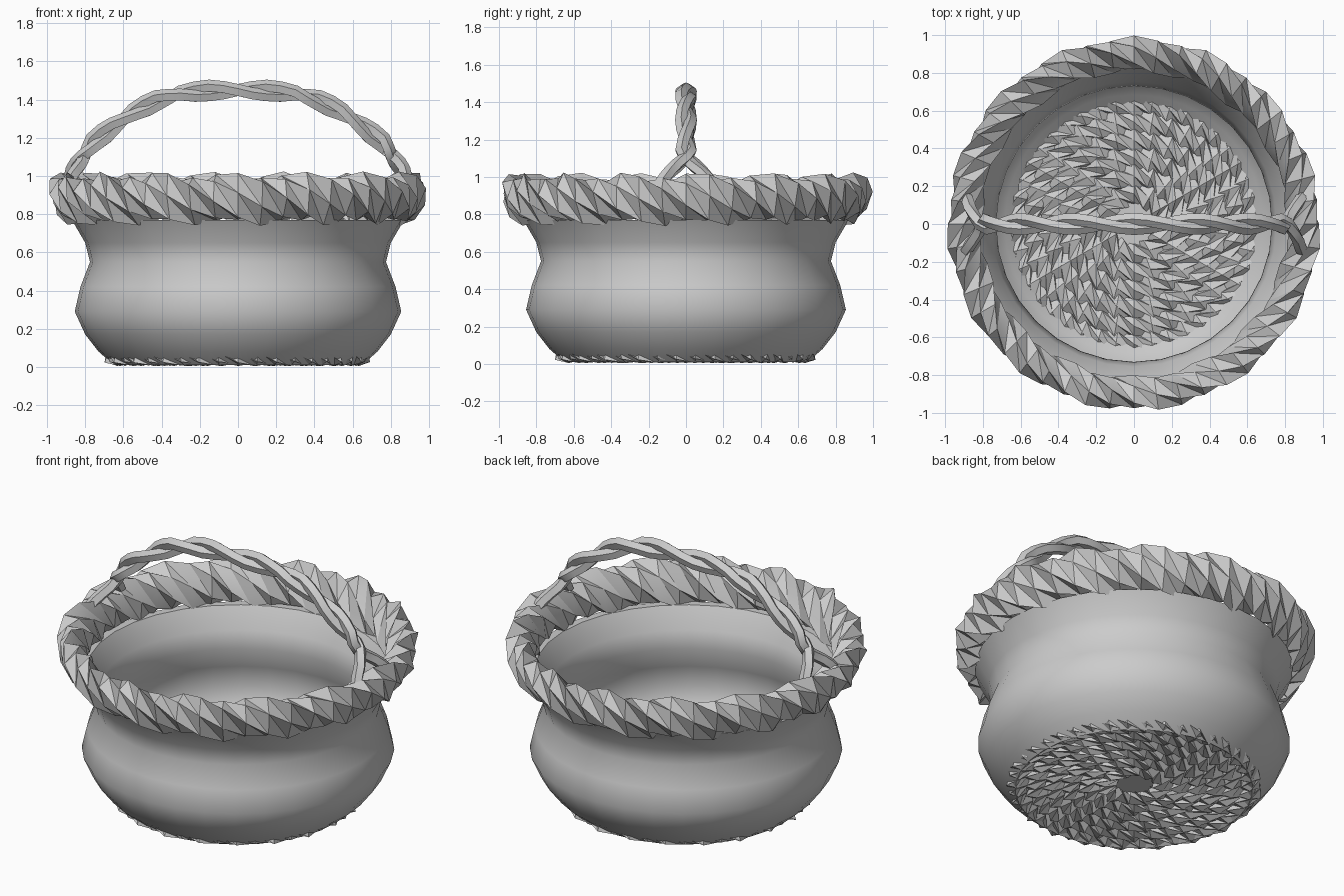
import bpy, bmesh, math, random
from mathutils import Vector

if "Cube" in bpy.data.objects:
    bpy.data.objects.remove(bpy.data.objects["Cube"])

random.seed(4)
TAU = 2 * math.pi


def finish(name, bm, angle):
    bmesh.ops.recalc_face_normals(bm, faces=bm.faces)
    me = bpy.data.meshes.new(name)
    bm.to_mesh(me)
    bm.free()
    ob = bpy.data.objects.new(name, me)
    bpy.context.collection.objects.link(ob)
    bpy.ops.object.select_all(action='DESELECT')
    bpy.context.view_layer.objects.active = ob
    ob.select_set(True)
    bpy.ops.object.shade_smooth_by_angle(angle=math.radians(angle))
    return ob


def skin(rings, closed, caps=False):
    """Bridge a list of vertex-position rings into a tube."""
    bm = bmesh.new()
    vs = [[bm.verts.new(p) for p in ring] for ring in rings]
    n, m = len(vs), len(vs[0])
    for i in range(n if closed else n - 1):
        a, b = vs[i], vs[(i + 1) % n]
        for j in range(m):
            k = (j + 1) % m
            bm.faces.new((a[j], a[k], b[k]))
            bm.faces.new((a[j], b[k], b[j]))
    if caps:
        bm.faces.new(vs[0])
        bm.faces.new(vs[-1])
    return bm


def twisted_ring(name, r, z, major, minor, tilt, segs, peaks, lobes=3, jitter=0.0):
    """Ring-shaped rope: lobed elliptical section turning along the ring."""
    rings = []
    m = lobes * 2
    ct, st = math.cos(tilt), math.sin(tilt)
    for i in range(segs):
        a = TAU * i / segs
        phase = TAU * peaks / lobes * i / segs
        ring = []
        for j in range(m):
            q = TAU * j / m + phase
            s = (1.06 if j % 2 == 0 else 0.86) + random.uniform(-jitter, jitter)
            u, v = major * s * math.cos(q), minor * s * math.sin(q)
            rr, zz = r + u * st + v * ct, z + u * ct - v * st
            ring.append((rr * math.sin(a), -rr * math.cos(a), max(0.005, zz)))
        rings.append(ring)
    return finish(name, skin(rings, True), 35)


# Bellied wall, outer profile up and inner profile back down
outer = [(0.65, 0.01), (0.73, 0.08), (0.80, 0.17), (0.855, 0.29), (0.825, 0.42),
         (0.775, 0.55), (0.80, 0.65), (0.87, 0.77)]
inner = [(r - 0.045, z + (0.03 if z < 0.1 else 0)) for r, z in reversed(outer)]
prof = outer + inner
wall = [[(r * math.sin(TAU * i / 32), -r * math.cos(TAU * i / 32), z) for r, z in prof]
        for i in range(32)]
finish("basket_wall", skin(wall, True), 50)

# Braided rim
twisted_ring("braided_rim", 0.897, 0.88, 0.138, 0.085, 0.36, 48, 15, jitter=0.03)

# Woven floor coils, from the centre out
for k in range(6):
    r = 0.16 + 0.095 * k
    twisted_ring(f"floor_coil_{k + 1}", r, 0.048, 0.045, 0.068, 0, 12 + 6 * k, 6 + 3 * k,
                 jitter=0.08)
bm = bmesh.new()
bmesh.ops.create_circle(bm, cap_ends=True, segments=16, radius=0.16)
bmesh.ops.translate(bm, verts=bm.verts, vec=(0, 0, 0.05))
finish("floor_centre", bm, 30)

# Handle: two twisted strands whose ends splay over the rim
half = [(0, 1.447), (0.15, 1.445), (0.3, 1.432), (0.42, 1.395), (0.54, 1.335),
        (0.65, 1.26), (0.75, 1.18), (0.81, 1.10), (0.86, 1.03), (0.89, 0.96)]
path = [(-x, z) for x, z in reversed(half[1:])] + half


def on_path(t):
    f = (t + 1) / 2 * (len(path) - 1)
    i = min(int(f), len(path) - 2)
    f -= i
    (x0, z0), (x1, z1) = path[i], path[i + 1]
    return Vector((x0 + (x1 - x0) * f, 0, z0 + (z1 - z0) * f))


def strand(name, side):
    n = 36
    centres = []
    for i in range(n + 1):
        t = -1 + 2 * i / n
        tan = (on_path(min(1, t + 0.04)) - on_path(max(-1, t - 0.04))).normalized()
        nor = Vector((-tan.z, 0, tan.x))
        w = min(1, max(0, (abs(t) - 0.74) / 0.26))
        ph = 4 * math.pi * t
        off = 0.026 * (1 - w)
        p = on_path(t) + nor * off * side * math.sin(ph)
        p.y += side * (off * math.cos(ph) + 0.14 * w)
        centres.append(p)
    rings = []
    for i, c in enumerate(centres):
        tan = (centres[min(n, i + 1)] - centres[max(0, i - 1)]).normalized()
        b = tan.cross(Vector((0, 1, 0))).normalized()
        d = b.cross(tan)
        rings.append([c + 0.034 * (b * math.cos(TAU * j / 5) + d * math.sin(TAU * j / 5))
                      for j in range(5)])
    finish(name, skin(rings, False, True), 35)


strand("handle_strand_a", 1)
strand("handle_strand_b", -1)
